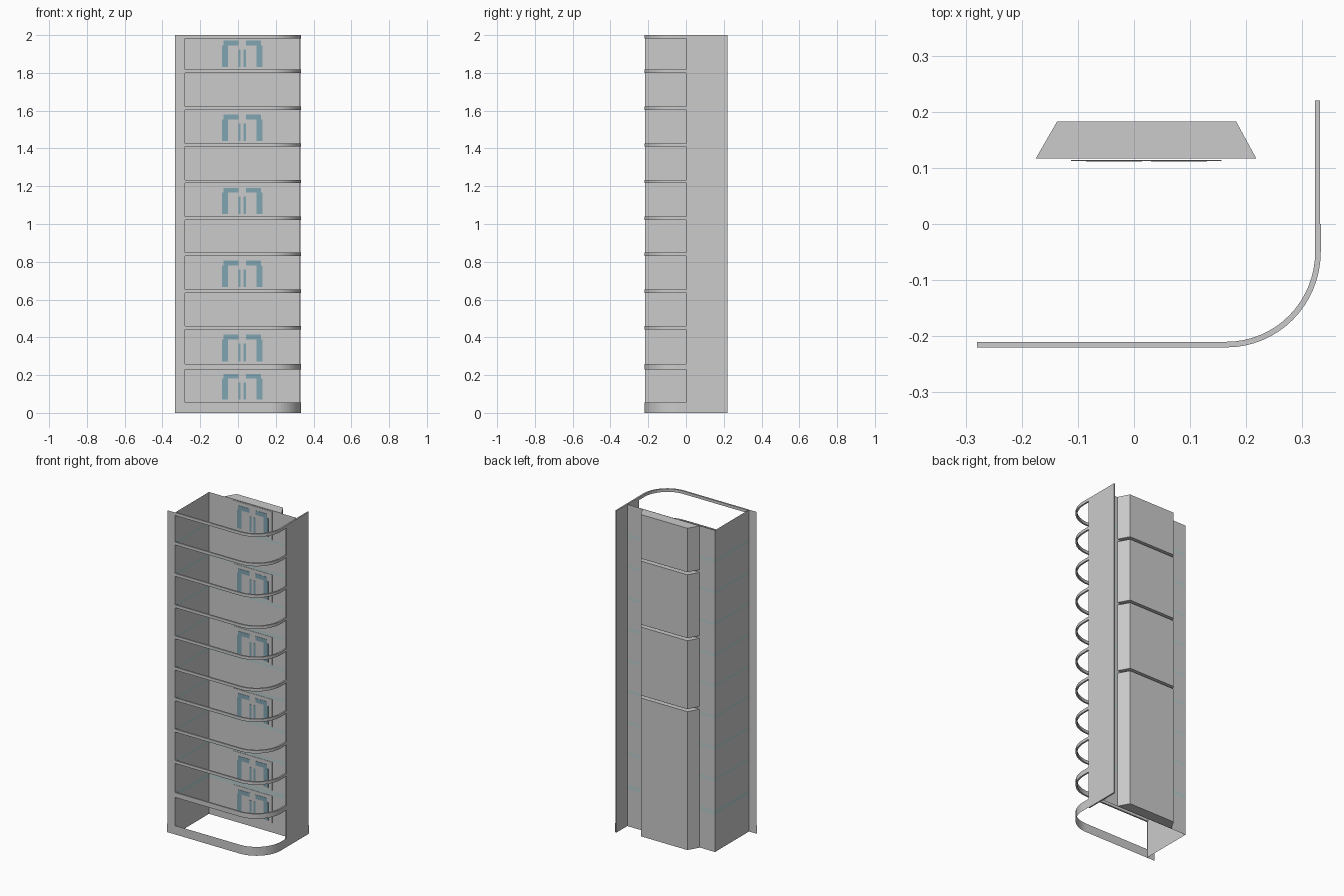
import bpy, math

if "Cube" in bpy.data.objects:
    bpy.data.objects.remove(bpy.data.objects["Cube"])

def material(name, rgb):
    m = bpy.data.materials.new(name)
    m.diffuse_color = (*rgb, 1)
    m.use_nodes = True
    m.node_tree.nodes["Principled BSDF"].inputs["Base Color"].default_value = m.diffuse_color
    return m

teal = material("blue_grey", (0.22, 0.38, 0.45))
pale = material("pale_joint", (0.5, 0.62, 0.62))

def make(name, verts, faces, mat=None):
    me = bpy.data.meshes.new(name)
    me.from_pydata(verts, [], faces)
    me.update()
    ob = bpy.data.objects.new(name, me)
    bpy.context.collection.objects.link(ob)
    if mat:
        me.materials.append(mat)
    return ob

def prism(name, poly, z0, z1, mat=None):
    # closed vertical extrusion of a counter-clockwise outline
    n = len(poly)
    v = [(x, y, z) for z in (z0, z1) for x, y in poly]
    f = [tuple(range(n))[::-1], tuple(range(n, 2 * n))]
    f += [(i, (i + 1) % n, n + (i + 1) % n, n + i) for i in range(n)]
    return make(name, v, f, mat)

def box(name, x0, x1, y0, y1, z0, z1, mat=None):
    return prism(name, [(x0, y0), (x1, y0), (x1, y1), (x0, y1)], z0, z1, mat)

def sheet(name, path, z0, z1, mat=None):
    # thin upright sheet along a plan path
    n = len(path)
    v = [(x, y, z) for z in (z0, z1) for x, y in path]
    return make(name, v, [(i, i + 1, n + i + 1, n + i) for i in range(n - 1)], mat)

def front_path(inset, x_start, y_end):
    # straight front, rounded right corner, short right side
    cx, cy, r = 0.165, -0.05, 0.168
    pts = [(x_start, -0.22 + inset)]
    for i in range(17):
        a = -math.pi / 2 + math.pi / 2 * i / 16
        pts.append((cx + (r - inset) * math.cos(a), cy + (0.17 - inset) * math.sin(a)))
    return pts + [(cx + r - inset, y_end)]

# floor levels: (bottom, top) of each front rail
levels = [(0.23, 0.26)] + [(z - 0.009, z + 0.009) for z in
          (0.45, 0.645, 0.84, 1.03, 1.225, 1.418, 1.613, 1.808)] + [(1.982, 2.0)]

# curved rails at every floor
outer, inner = front_path(0, -0.28, 0), front_path(0.01, -0.28, 0)
m = len(outer)
for k, (z0, z1) in enumerate(levels):
    v = [(x, y, z) for z in (z0, z1) for p in (outer, inner) for x, y in p]
    f = []
    for i in range(m - 1):
        for a, b in ((0, 2 * m), (2 * m, 3 * m), (3 * m, m), (m, 0)):
            f.append((a + i, a + i + 1, b + i + 1, b + i))
    f += [(0, 2 * m, 3 * m, m), (m - 1, 2 * m - 1, 4 * m - 1, 3 * m - 1)]
    make(f"floor_rail_{k}", v, f)

# base band, front left fin and right fin wall
sheet("base_band", front_path(0, -0.333, 0.22), 0, 0.055)
sheet("left_front_fin", [(-0.333, -0.219), (-0.28, -0.219)], 0, 2)
box("right_fin_wall", 0.323, 0.332, 0, 0.22, 0, 2)

# left and back walls in storey panels with pale joints
wall = [(-0.28, -0.218), (-0.28, 0.115), (0.325, 0.115)]
bottom = 0
for k, (z0, z1) in enumerate(levels):
    last = k == len(levels) - 1
    sheet(f"wall_panel_{k}", wall, bottom, 2 if last else z0)
    if not last:
        sheet(f"wall_joint_{k}", wall, z0, z1, pale)
    bottom = z1

# stacked tapered core on the back, split by shallow joints
core = [(-0.175, 0.117), (0.218, 0.117), (0.182, 0.183), (-0.137, 0.183)]
cuts = [0, 0.876, 1.317, 1.727, 2.01]
for k in range(4):
    prism(f"back_core_{k}", core, cuts[k], cuts[k + 1] - 0.01 - (0.006 if k < 3 else 0))

# double doors on the back wall at alternate floors
def doors(tag, z0, z1):
    box(f"door_panel_{tag}", -0.112, 0.156, 0.1125, 0.1145, z0, z1)
    c, h, y0, y1 = 0.022, z1 - z0, 0.111, 0.1125
    for s, side in ((-1, "left"), (1, "right")):
        def bar(part, a, b, lo, hi):
            xs = sorted((c + s * a, c + s * b))
            box(f"door_{part}_{side}_{tag}", *xs, y0, y1, z0 + lo * h, z0 + hi * h, teal)
        bar("jamb", 0.075, 0.108, 0.06, 0.72)
        bar("header", 0.02, 0.1, 0.72, 0.87)
        bar("post", 0.008, 0.02, 0.06, 0.6)

for k, (z0, z1) in enumerate([(0.06, 0.228), (0.262, 0.438), (0.656, 0.828),
                              (1.042, 1.214), (1.43, 1.602), (1.82, 1.995)]):
    doors(k, z0, z1)
